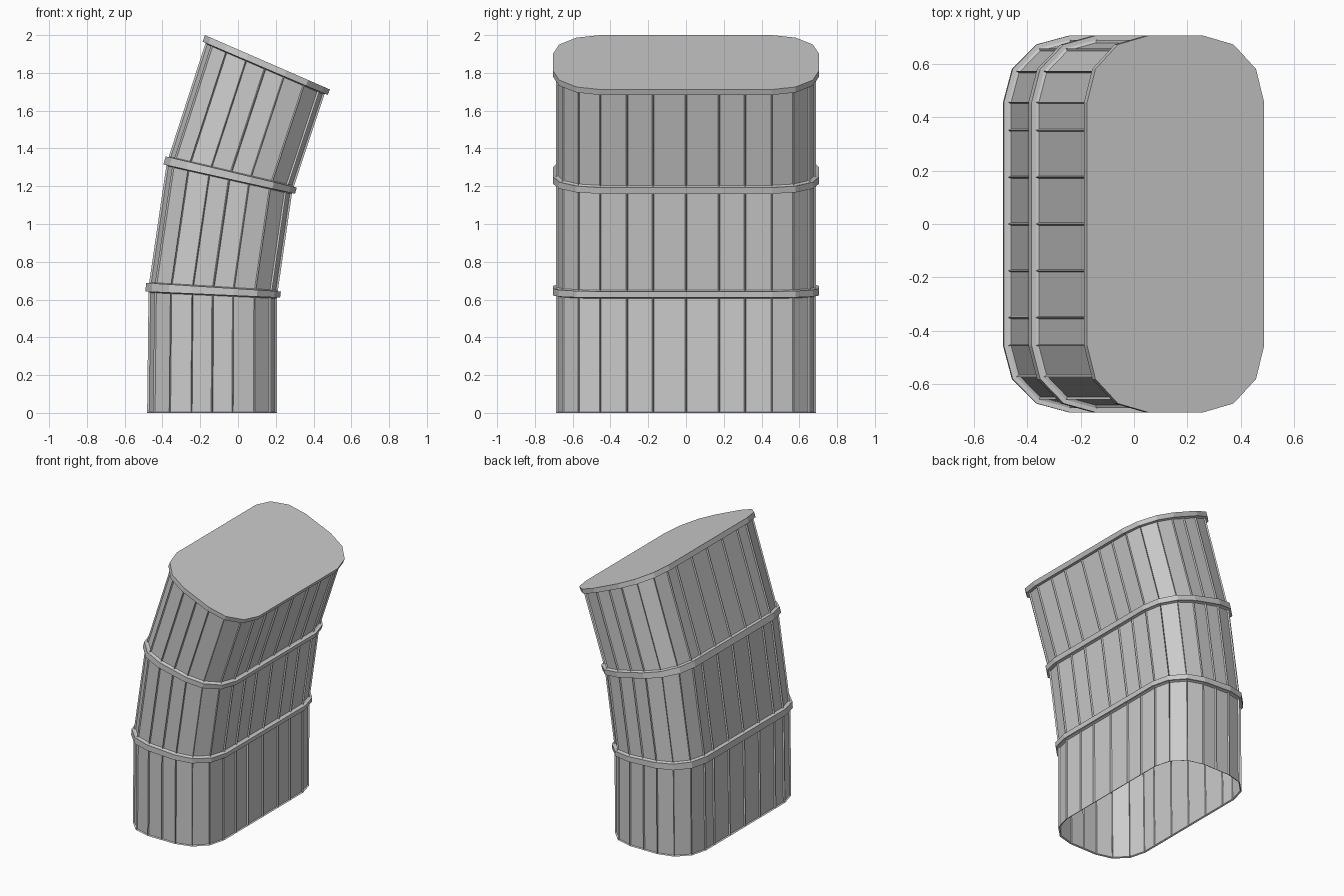
import bpy, bmesh, math
from mathutils import Vector

if "Cube" in bpy.data.objects:
    bpy.data.objects.remove(bpy.data.objects["Cube"])

HX, HY, R = 0.36, 0.705, 0.25      # outer rounded-rectangle outline
WALL = 0.0165                      # how far walls sit inside the bands

# Band planes: left and right points (x, z) in the front view, bottom then top
BANDS = [
    (((-0.49, 0.642), (0.223, 0.610)), ((-0.487, 0.688), (0.227, 0.643))),
    (((-0.395, 1.315), (0.302, 1.160)), ((-0.383, 1.358), (0.311, 1.193))),
    (((-0.187, 1.965), (0.474, 1.683)), ((-0.175, 2.0), (0.487, 1.712))),
]
BASE = ((-0.4975, 0.0), (0.2225, 0.0))


def outline(inset, mullions):
    """Closed outline, three facets per corner, optional points on the flats."""
    r, cx, cy = R - inset, HX - R, HY - R
    pts = []
    corners = [(1, 1, 0), (-1, 1, 90), (-1, -1, 180), (1, -1, 270)]
    for sx, sy, start in corners:
        for i in range(4):
            a = math.radians(start + 30 * i)
            pts.append((sx * cx + r * math.cos(a), sy * cy + r * math.sin(a)))
        if mullions:
            hx, hy = HX - inset, HY - inset
            if start == 0:
                pts.append((0, hy))
            elif start == 90:
                pts += [(-hx, y) for y in (0.35, 0.175, 0, -0.175, -0.35)]
            elif start == 180:
                pts.append((0, -hy))
            else:
                pts += [(hx, y) for y in (-0.312, -0.175, 0, 0.175, 0.312)]
    return pts


def ring(bm, plane, inset, mullions=False):
    left, right = (Vector((p[0], 0, p[1])) for p in plane)
    mid, half = (left + right) / 2, (right - left) / 2
    return [bm.verts.new(mid + half * (x / HX) + Vector((0, y, 0)))
            for x, y in outline(inset, mullions)]


def bridge(bm, a, b):
    n = len(a)
    return [bm.faces.new((a[i], a[(i + 1) % n], b[(i + 1) % n], b[i]))
            for i in range(n)]


def finish(bm, name):
    bm.normal_update()
    me = bpy.data.meshes.new(name)
    bm.to_mesh(me)
    bm.free()
    bpy.context.collection.objects.link(bpy.data.objects.new(name, me))


# Panelled walls with recessed panes between thin mullions
lower = BASE
for name, (bottom, top) in zip(("lower", "middle", "upper"), BANDS):
    bm = bmesh.new()
    faces = bridge(bm, ring(bm, lower, WALL, True), ring(bm, bottom, WALL, True))
    bm.normal_update()
    bmesh.ops.inset_individual(bm, faces=faces, thickness=0.007, depth=-0.01)
    finish(bm, name + "_wall")
    lower = top

# Protruding floor bands
for name, (bottom, top) in zip(("lower", "middle"), BANDS):
    bm = bmesh.new()
    loops = [ring(bm, bottom, 0), ring(bm, top, 0),
             ring(bm, top, 0.03), ring(bm, bottom, 0.03)]
    for i in range(4):
        bridge(bm, loops[i], loops[(i + 1) % 4])
    finish(bm, name + "_band")

# Sloping roof slab
bm = bmesh.new()
a, b = ring(bm, BANDS[2][0], 0), ring(bm, BANDS[2][1], 0)
bridge(bm, a, b)
bm.faces.new(b)
bm.faces.new(a[::-1])
finish(bm, "roof")
